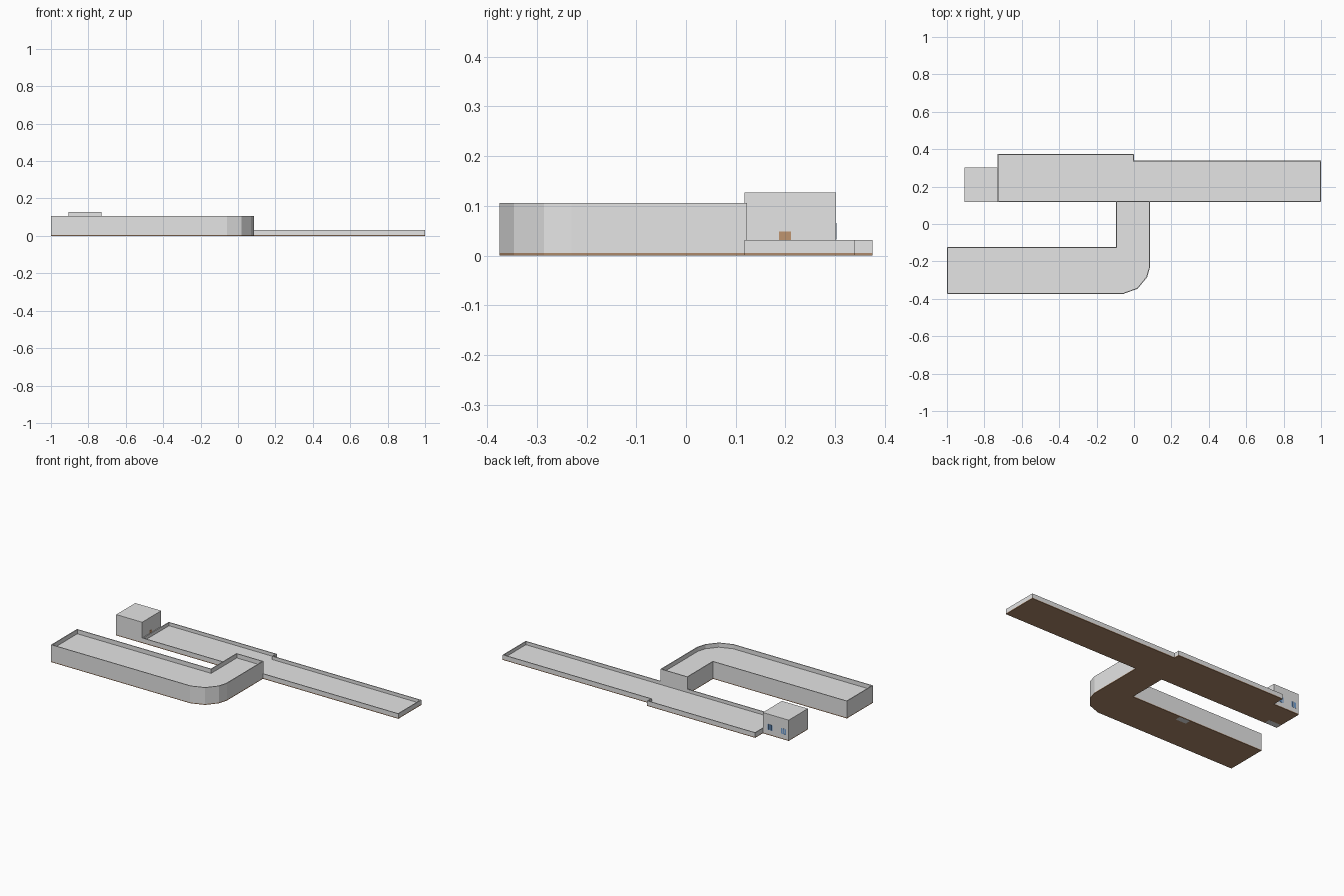
import bpy, bmesh
from mathutils import Matrix

if "Cube" in bpy.data.objects:
    bpy.data.objects.remove(bpy.data.objects["Cube"])


def material(name, rgb):
    m = bpy.data.materials.new(name)
    m.diffuse_color = (*rgb, 1)
    m.use_nodes = True
    m.node_tree.nodes["Principled BSDF"].inputs["Base Color"].default_value = m.diffuse_color
    return m


GREY = material("light grey wall", (0.78, 0.78, 0.78))
BROWN = material("brown floor", (0.42, 0.25, 0.145))
BLUE = material("blue glass", (0.17, 0.35, 0.65))
TAN = material("tan door", (0.52, 0.3, 0.16))


def finish(bm, name, mat):
    me = bpy.data.meshes.new(name)
    bm.to_mesh(me)
    bm.free()
    me.materials.append(mat)
    ob = bpy.data.objects.new(name, me)
    bpy.context.collection.objects.link(ob)
    return ob


def block(name, outline, z0, z1, parapet=0.0, thick=0.005, inset=0.0, mat=GREY):
    """Extruded outline, optionally shrunk or with a sunken roof."""
    bm = bmesh.new()
    face = bm.faces.new([bm.verts.new((x, y, z0)) for x, y in outline])
    if inset:
        border = bmesh.ops.inset_region(bm, faces=[face], thickness=inset,
                                        use_even_offset=True)["faces"]
        bmesh.ops.delete(bm, geom=border, context='FACES')
        face = bm.faces[:][0]
    ext = bmesh.ops.extrude_face_region(bm, geom=[face], use_keep_orig=True)["geom"]
    bmesh.ops.translate(bm, vec=(0, 0, z1 - z0),
                        verts=[g for g in ext if isinstance(g, bmesh.types.BMVert)])
    bmesh.ops.recalc_face_normals(bm, faces=bm.faces[:])
    if parapet:
        top = max(bm.faces, key=lambda f: f.calc_center_median().z)
        bmesh.ops.inset_region(bm, faces=[top], thickness=thick, use_even_offset=True)
        sunk = bmesh.ops.extrude_face_region(bm, geom=[top])["geom"]
        bmesh.ops.translate(bm, vec=(0, 0, -parapet),
                            verts=[g for g in sunk if isinstance(g, bmesh.types.BMVert)])
        if top.is_valid:
            bmesh.ops.delete(bm, geom=[top], context='FACES')
        bmesh.ops.recalc_face_normals(bm, faces=bm.faces[:])
    return finish(bm, name, mat)


def plates(name, mat, boxes):
    """Thin boxes given as (centre, size)."""
    bm = bmesh.new()
    for c, s in boxes:
        bmesh.ops.create_cube(bm, size=1, matrix=Matrix.Translation(c) @ Matrix.Diagonal((*s, 1)))
    return finish(bm, name, mat)


def window(name, x, y, z0, z1, along_x, width=0.034, n=4):
    """Row of narrow panes above a thin bottom rail."""
    step = width / n
    parts = [((i - (n - 1) / 2) * step, step * 0.78, z0, z1) for i in range(n)]
    parts.append((0, width - step * 0.22, z0, z0 + 0.002))
    boxes = []
    for o, w, a, b in parts:
        c = (x + o, y, (a + b) / 2) if along_x else (x, y + o, (a + b) / 2)
        s = (w, 0.002, b - a) if along_x else (0.002, w, b - a)
        boxes.append((c, s))
    plates(name, BLUE, boxes)


# Building outlines
hook = [(-1, -0.375), (-0.06, -0.375), (0.02, -0.346), (0.07, -0.285), (0.086, -0.23),
        (0.086, 0.123), (-0.096, 0.123), (-0.096, -0.124), (-1, -0.124)]
low = [(-0.73, 0.118), (1, 0.118), (1, 0.34), (0, 0.34), (0, 0.375), (-0.73, 0.375)]
cube = [(-0.905, 0.118), (-0.73, 0.118), (-0.73, 0.302), (-0.905, 0.302)]

# Main volumes; the hooked wing has a slightly overhanging parapet
block("hooked_wing_walls", hook, 0.005, 0.079, inset=0.0015)
block("hooked_wing_parapet", hook, 0.0785, 0.106, parapet=0.026)
block("low_wing", low, 0.005, 0.031, parapet=0.02)
block("tower_block", cube, 0.005, 0.127)

# Brown floor slabs, slightly set back
for name, line in (("hooked_wing_floor", hook), ("low_wing_floor", low), ("tower_floor", cube)):
    block(name, line, 0, 0.0055, inset=0.003, mat=BROWN)

# Windows: street front, rounded end side, courtyard, tower back
for i, x in enumerate((-0.505, -0.405, -0.31, -0.21, -0.11)):
    window(f"front_window_{i}", x, -0.3735, 0.018, 0.055, True)
for i, y in enumerate((-0.18, -0.083, 0.005)):
    window(f"side_window_{i}", 0.0845, y, 0.018, 0.055, False)
window("courtyard_window", -0.46, -0.1255, 0.018, 0.055, True)
for i, x in enumerate((-0.78, -0.87)):
    window(f"tower_window_{i}", x, 0.302, 0.032, 0.066, True)

# Tower door onto the low roof, and pale patches under the floors
plates("tower_door", TAN, [((-0.73, 0.199, 0.03), (0.002, 0.024, 0.037))])
plates("pale_floor_patches", GREY, [((-0.465, -0.145, 0.001), (0.07, 0.035, 0.0022)),
                                    ((-0.86, 0.138, 0.001), (0.08, 0.035, 0.0022))])
